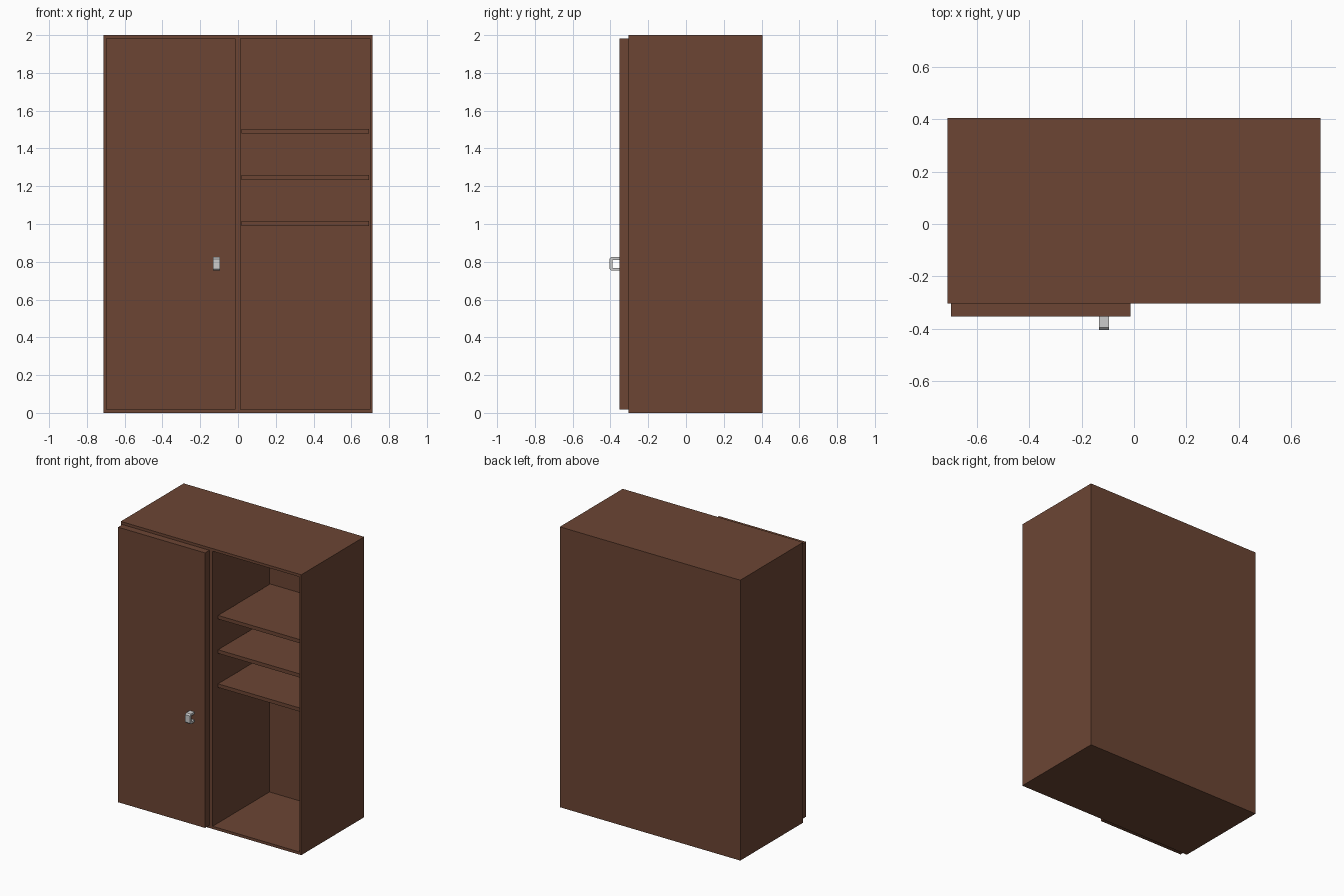
import bpy, bmesh
from mathutils import Vector

if "Cube" in bpy.data.objects:
    bpy.data.objects.remove(bpy.data.objects["Cube"])

W, FRONT, BACK, H = 0.712, -0.304, 0.405, 2.0

wood = bpy.data.materials.new("brown_wood")
wood.diffuse_color = (0.15, 0.06, 0.034, 1)
wood.use_nodes = True
wood.node_tree.nodes["Principled BSDF"].inputs["Base Color"].default_value = wood.diffuse_color


def finish(bm, name, mat=None):
    bmesh.ops.recalc_face_normals(bm, faces=bm.faces)
    me = bpy.data.meshes.new(name)
    bm.to_mesh(me)
    bm.free()
    ob = bpy.data.objects.new(name, me)
    bpy.context.collection.objects.link(ob)
    if mat:
        me.materials.append(mat)
    return ob


def box_bm(lo, hi):
    bm = bmesh.new()
    bmesh.ops.create_cube(bm, size=1)
    lo, hi = Vector(lo), Vector(hi)
    for v in bm.verts:
        v.co = (lo + hi) / 2 + v.co * (hi - lo)
    return bm


# Cabinet: block with the front split in two, left panel raised, right recessed
S = 1.5  # widthwise stretch so the frame is narrower on the sides than top and bottom
bm = box_bm((-W * S, FRONT, 0), (W * S, BACK, H))
bmesh.ops.bisect_plane(bm, geom=bm.verts[:] + bm.edges[:] + bm.faces[:],
                       plane_co=(0, 0, 0), plane_no=(1, 0, 0))
bm.normal_update()
panels = [f for f in bm.faces if f.normal.y < -0.9]
bmesh.ops.inset_individual(bm, faces=panels, thickness=0.027, depth=0)
for face in bmesh.ops.extrude_discrete_faces(bm, faces=panels)["faces"]:
    dy = -0.049 if face.calc_center_median().x < 0 else 0.641
    bmesh.ops.translate(bm, verts=face.verts[:], vec=(0, dy, 0))
bmesh.ops.scale(bm, verts=bm.verts, vec=(1 / S, 1, 1))
finish(bm, "cabinet_body", wood)

# Shelves in the open right bay
for i, z in enumerate((0.99, 1.233, 1.478)):
    finish(box_bm((0.018, -0.25, z), (W - 0.018, 0.337, z + 0.026)),
           f"shelf_{i + 1}", wood)

# Door handle: chamfered U profile extruded sideways
profile = [(-0.353, 0.753), (-0.395, 0.753), (-0.405, 0.763), (-0.405, 0.815),
           (-0.395, 0.825), (-0.353, 0.825), (-0.353, 0.81), (-0.39, 0.81),
           (-0.39, 0.768), (-0.353, 0.768)]
bm = bmesh.new()
face = bm.faces.new([bm.verts.new((-0.133, y, z)) for y, z in profile])
ext = bmesh.ops.extrude_face_region(bm, geom=[face])["geom"]
bmesh.ops.translate(bm, vec=(0.038, 0, 0),
                    verts=[g for g in ext if isinstance(g, bmesh.types.BMVert)])
finish(bm, "door_handle")
